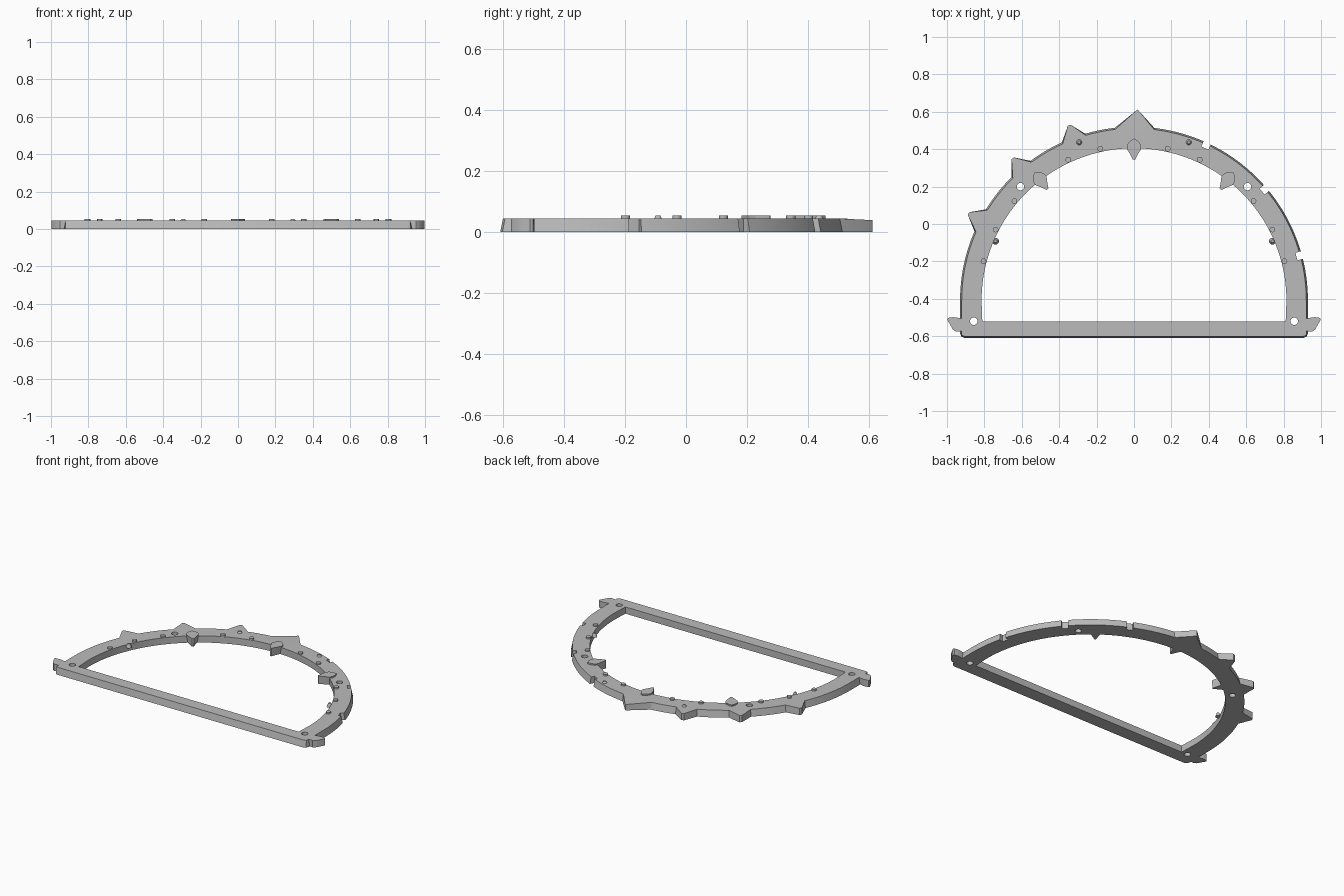
import bpy
import bmesh
from math import radians, sin, cos, pi

if "Cube" in bpy.data.objects:
    bpy.data.objects.remove(bpy.data.objects["Cube"], do_unlink=True)

CY = -0.41            # centre of the arch
R_OUT, R_IN = 0.93, 0.815
TOP, RAISED = 0.045, 0.055
DRAFT = 0.009         # outer wall leans in by this much

grey = bpy.data.materials.new("plain_grey")
grey.use_nodes = True
grey.diffuse_color = (0.5, 0.5, 0.5, 1)
grey.node_tree.nodes["Principled BSDF"].inputs["Base Color"].default_value = (0.5, 0.5, 0.5, 1)


def polar(r, deg):
    return (r * cos(radians(deg)), CY + r * sin(radians(deg)))


def finish(bm, name):
    bmesh.ops.recalc_face_normals(bm, faces=bm.faces)
    mesh = bpy.data.meshes.new(name)
    bm.to_mesh(mesh)
    bm.free()
    mesh.materials.append(grey)
    obj = bpy.data.objects.new(name, mesh)
    bpy.context.collection.objects.link(obj)
    bpy.ops.object.select_all(action='DESELECT')
    obj.select_set(True)
    bpy.context.view_layer.objects.active = obj
    bpy.ops.object.shade_smooth_by_angle(angle=radians(30))
    return obj


def loft(bm, low, high, z0, z1):
    """Wall between two matching closed loops; returns both rims' edges."""
    a = [bm.verts.new((x, y, z0)) for x, y in low]
    b = [bm.verts.new((x, y, z1)) for x, y in high]
    n = len(a)
    for i in range(n):
        j = (i + 1) % n
        bm.faces.new((a[i], a[j], b[j], b[i]))
    rims = []
    for ring in (a, b):
        rims.append([bm.edges.get((ring[i], ring[(i + 1) % n])) for i in range(n)])
    return rims


def outer_outline(inset):
    r = R_OUT - inset
    # features on the arch: start angle, end angle, points between
    feats = [(c - 1.3, c + 1.3, [polar(0.9, c - 1.3), polar(0.9, c + 1.3)])
             for c in (15.2, 40.4, 65.1)]
    feats.append((83.3, 96.3, [(0.026, 0.605), (0.018, 0.612), (0.01, 0.605)]))
    feats += [(c - 4, c + 4.2, [polar(1.0, c - 0.5), polar(1.0, c + 0.4)])
              for c in (110.3, 130.5, 152.3)]
    arch = []
    marks = {float(d) for d in range(0, 181, 2)}
    for start, end, _ in feats:
        marks = {d for d in marks if not start - 0.3 < d < end + 0.3} | {start, end}
    inner = {start: pts for start, _, pts in feats}
    for d in sorted(marks):
        arch.append(polar(r, d))
        arch += inner.get(d, [])
    # corner foot with its side lug
    foot = [(0.905, -0.61 + inset), (0.921, -0.603 + inset), (r, -0.585), (r, -0.573),
            (0.952, -0.575), (0.968, -0.565), (0.985, -0.535), (0.998, -0.512),
            (0.994, -0.502), (0.965, -0.498), (r, -0.505), (r, -0.485)]
    return foot + arch + [(-x, y) for x, y in reversed(foot)]


# Arched frame with opening and through holes
bm = bmesh.new()
rims = [loft(bm, outer_outline(0), outer_outline(DRAFT), 0, TOP)]
opening = [(R_IN - 0.004, -0.52)] + [polar(R_IN, d) for d in range(0, 181, 2)]
opening.append((-R_IN + 0.004, -0.52))
rims.append(loft(bm, opening, opening, 0, TOP))
for hx, hy in ((0.607, 0.2), (0.857, -0.52)):
    for side in (-1, 1):
        ring = [(side * hx + 0.02 * cos(2 * pi * i / 20), hy + 0.02 * sin(2 * pi * i / 20))
                for i in range(20)]
        rims.append(loft(bm, ring, ring, 0, TOP))
for k, nz in ((0, -1), (1, 1)):
    bmesh.ops.triangle_fill(bm, use_beauty=True, normal=(0, 0, nz),
                            edges=[e for rim in rims for e in rim[k]])
# peak dips slightly at the tip
for v in bm.verts:
    if v.co.y > 0.6 and v.co.z > 0.01:
        v.co.z = 0.04
finish(bm, "arched_frame")

# Inner pointers with a raised leaf-shaped head
LEAF = [(0.754, -0.006), (0.754, 0.006), (0.785, 0.022), (0.812, 0.038), (0.835, 0.036),
        (0.855, 0.02), (0.868, 0), (0.855, -0.02), (0.835, -0.036), (0.812, -0.038),
        (0.785, -0.022)]
for name, deg in (("left", 52.2), ("middle", 90), ("right", 127.8)):
    c, s = cos(radians(deg)), sin(radians(deg))

    def place(width):
        return [(r * c - t * width * s, CY + r * s + t * width * c) for r, t in LEAF]

    bm = bmesh.new()
    for rim in loft(bm, place(0.75), place(1), 0.001, RAISED):
        bmesh.ops.contextual_create(bm, geom=rim)
    finish(bm, name + "_pointer")


def stud(name, x, y, r_low, r_high, z0):
    bm = bmesh.new()
    bmesh.ops.create_cone(bm, cap_ends=True, segments=16, radius1=r_low,
                          radius2=r_high, depth=RAISED - z0)
    bmesh.ops.translate(bm, verts=bm.verts, vec=(x, y, (RAISED + z0) / 2))
    finish(bm, name)


# Small studs along the inner edge, and larger tapered pegs
for side, word in ((1, "left"), (-1, "right")):
    for i, deg in enumerate((14.7, 27.2, 39.8, 65, 77.5)):
        x, y = polar(0.832, deg)
        stud(f"{word}_stud_{i + 1}", side * x, y, 0.015, 0.015, 0.03)
    stud(word + "_upper_peg", side * 0.293, 0.437, 0.018, 0.008, 0.04)
    stud(word + "_lower_peg", side * 0.74, -0.092, 0.018, 0.008, 0.03)
